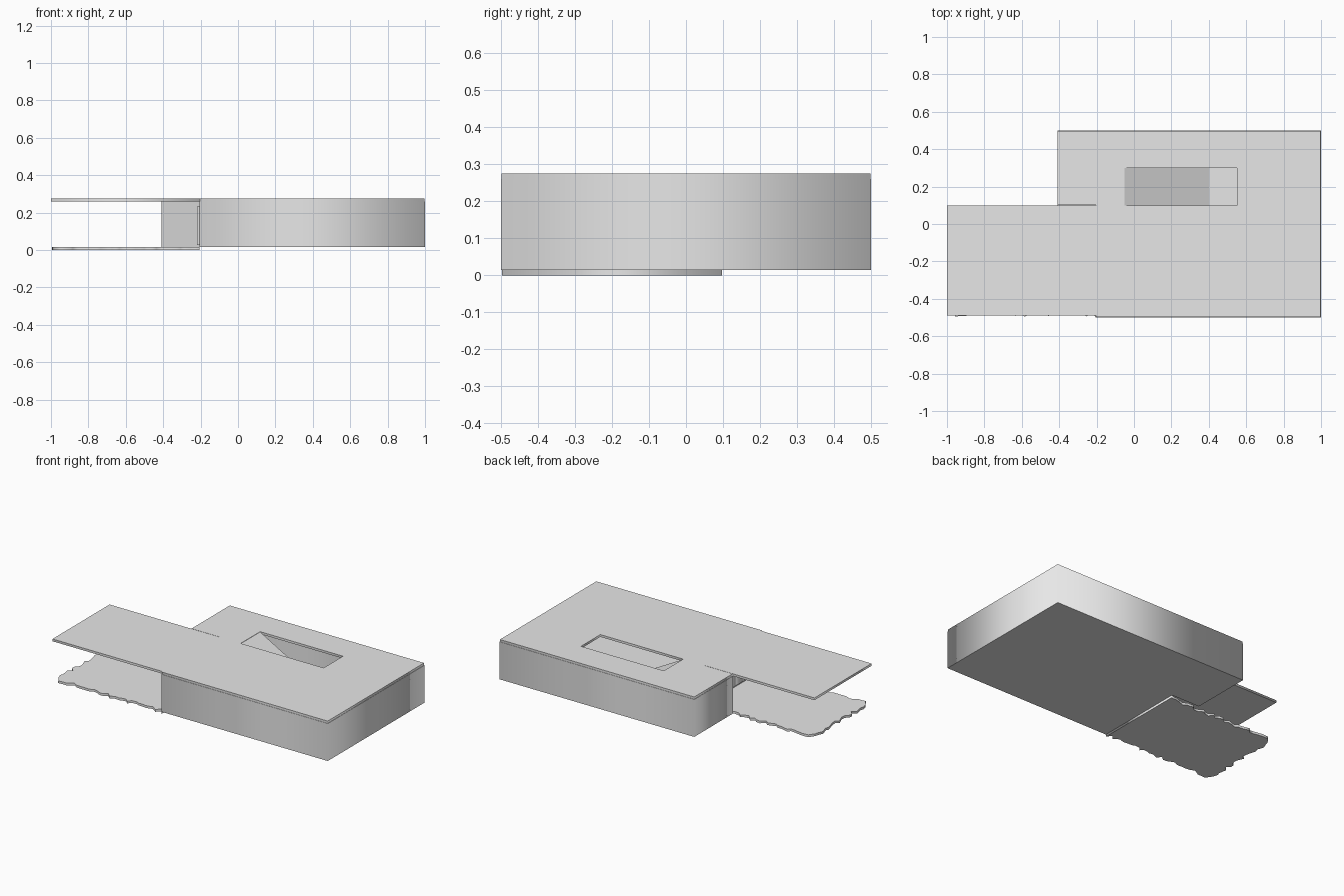
import bpy
import bmesh
import math
import random

random.seed(4)

cube = bpy.data.objects.get("Cube")
if cube:
    bpy.data.objects.remove(cube, do_unlink=True)

# One plain grey for the whole building
grey = bpy.data.materials.new("light_grey")
grey.use_nodes = True
colour = (0.8, 0.8, 0.8, 1)
grey.diffuse_color = colour
grey.node_tree.nodes["Principled BSDF"].inputs["Base Color"].default_value = colour


def slab(name, outlines, bottom, top):
    """Extrude flat outlines; any outline inside another becomes a hole."""
    curve = bpy.data.curves.new(name, "CURVE")
    curve.dimensions = "2D"
    curve.fill_mode = "BOTH"
    curve.extrude = (top - bottom) / 2
    for outline in outlines:
        spline = curve.splines.new("POLY")
        spline.points.add(len(outline) - 1)
        for point, (x, y) in zip(spline.points, outline):
            point.co = (x, y, 0, 1)
        spline.use_cyclic_u = True
    obj = bpy.data.objects.new(name, curve)
    obj.location.z = (top + bottom) / 2
    bpy.context.collection.objects.link(obj)
    bpy.ops.object.select_all(action="DESELECT")
    obj.select_set(True)
    bpy.context.view_layer.objects.active = obj
    bpy.ops.object.convert(target="MESH")
    obj = bpy.context.object
    obj.name = name
    obj.data.materials.clear()
    obj.data.materials.append(grey)
    # Weld the caps to the sides
    bm = bmesh.new()
    bm.from_mesh(obj.data)
    bmesh.ops.remove_doubles(bm, verts=bm.verts, dist=0.0001)
    bmesh.ops.recalc_face_normals(bm, faces=bm.faces)
    bm.to_mesh(obj.data)
    bm.free()
    return obj


def rect(x0, x1, y0, y1):
    return [(x0, y0), (x1, y0), (x1, y1), (x0, y1)]


def footprint(inset):
    """L-shaped plan with a notch at the entrance corner."""
    a, b, c = -0.205 + inset, 1 - inset, 0.5 - inset
    d, e = -0.41 + inset, 0.1 + inset
    return [(a, -c), (b, -c), (b, c), (d, c), (d, e), (a, e)]


FLOOR, CEILING, TOP = 0.027, 0.26, 0.275

# Building shell
slab("floor", [footprint(0)], 0.015, FLOOR)
slab("walls", [footprint(0), footprint(0.012)], FLOOR, CEILING)
slab("roof", [footprint(0.002), rect(-0.05, 0.55, 0.1, 0.3)], CEILING, TOP)
slab("entrance_canopy", [rect(-1, -0.203, -0.49, 0.1)], CEILING, TOP)

# Ramp from the roof opening down to the floor
bm = bmesh.new()
profile = [(-0.05, TOP - 0.002), (-0.05, CEILING - 0.01), (0.37, FLOOR), (0.4, FLOOR)]
face = bm.faces.new([bm.verts.new((x, 0.1, z)) for x, z in profile])
side = bmesh.ops.extrude_face_region(bm, geom=[face])
bmesh.ops.translate(bm, vec=(0, 0.2, 0),
                    verts=[g for g in side["geom"] if isinstance(g, bmesh.types.BMVert)])
bmesh.ops.recalc_face_normals(bm, faces=bm.faces)
mesh = bpy.data.meshes.new("ramp")
bm.to_mesh(mesh)
bm.free()
mesh.materials.append(grey)
bpy.context.collection.objects.link(bpy.data.objects.new("ramp", mesh))

# Double entrance door under the canopy
for name, y in (("door_right", -0.25), ("door_left", -0.15)):
    slab(name, [rect(-0.215, -0.205, y - 0.047, y + 0.047)], FLOOR, 0.22)
for y in (-0.306, -0.094):
    slab("door_post", [rect(-0.22, -0.205, y - 0.006, y + 0.006)], FLOOR, 0.232)
slab("door_lintel", [rect(-0.22, -0.205, -0.3, -0.1)], 0.22, 0.232)


# Ragged paving in front of the entrance
def ragged(start, end, inward, steps):
    points = []
    for i in range(steps):
        t = (i + random.uniform(0.1, 0.7)) / steps
        depth = random.uniform(0, 0.03)
        points.append((start[0] + (end[0] - start[0]) * t + inward[0] * depth,
                       start[1] + (end[1] - start[1]) * t + inward[1] * depth))
    return points


paving = [(-0.205, 0.097)]
paving += ragged((-0.22, 0.097), (-0.96, 0.097), (0, -1), 30)
paving += ragged((-0.995, 0.06), (-0.995, -0.46), (1, 0), 22)
paving += ragged((-0.96, -0.497), (-0.22, -0.497), (0, 1), 30)
paving += [(-0.205, -0.497)]
slab("entrance_paving", [paving], 0, 0.015)
